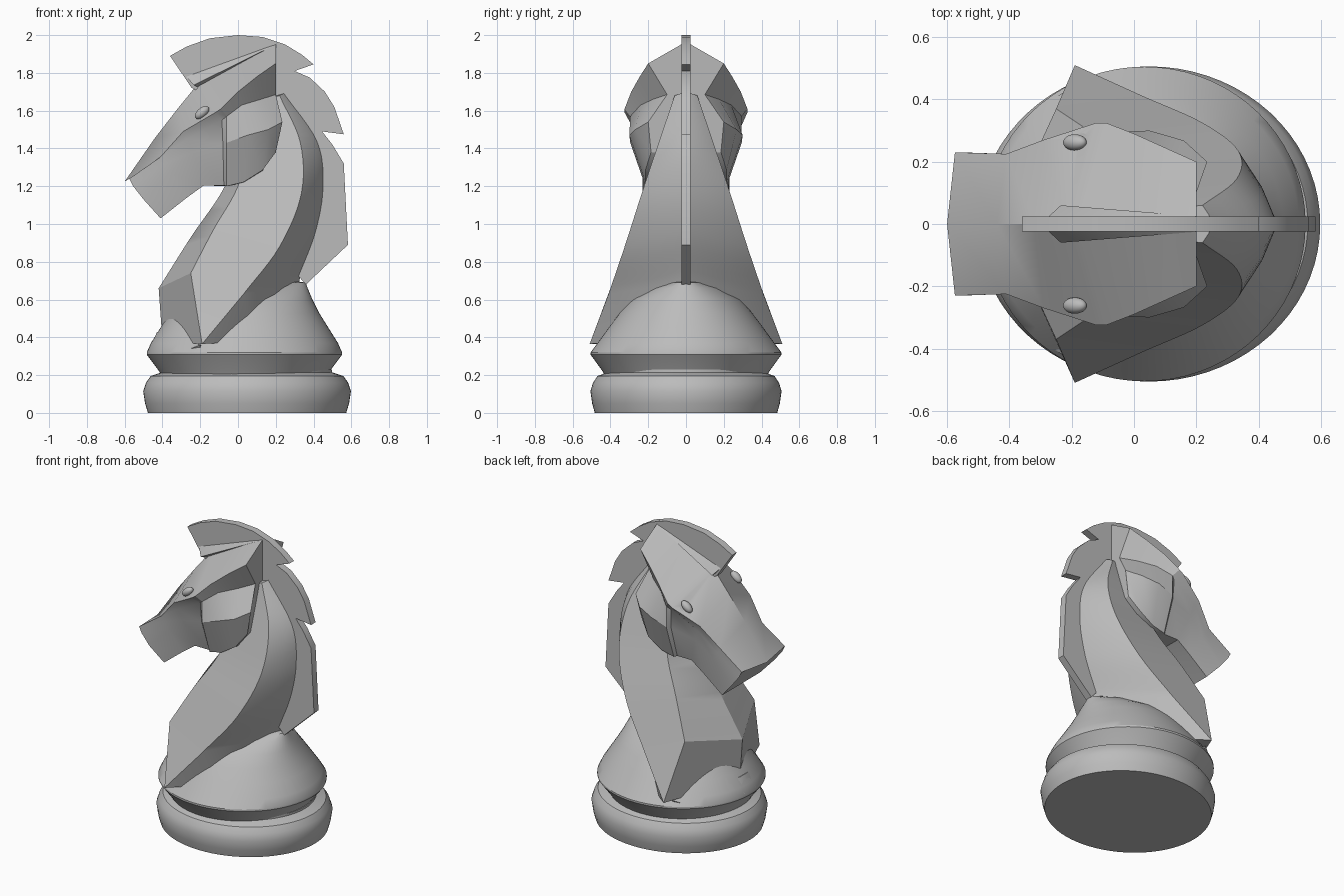
import bpy, bmesh, math
from mathutils import Vector, Matrix

if "Cube" in bpy.data.objects:
    bpy.data.objects.remove(bpy.data.objects["Cube"])

GREY = (0.5, 0.5, 0.5, 1)
stone = bpy.data.materials.new("grey_stone")
stone.use_nodes = True
stone.diffuse_color = GREY
stone.node_tree.nodes["Principled BSDF"].inputs["Base Color"].default_value = GREY


def finish(bm, name, angle=30):
    bmesh.ops.remove_doubles(bm, verts=bm.verts, dist=0.0005)
    bmesh.ops.recalc_face_normals(bm, faces=bm.faces)
    mesh = bpy.data.meshes.new(name)
    bm.to_mesh(mesh)
    bm.free()
    mesh.materials.append(stone)
    ob = bpy.data.objects.new(name, mesh)
    bpy.context.collection.objects.link(ob)
    bpy.ops.object.select_all(action='DESELECT')
    ob.select_set(True)
    bpy.context.view_layer.objects.active = ob
    bpy.ops.object.shade_smooth_by_angle(angle=math.radians(angle))
    return ob


def skin(bm, rings):
    """Join closed rings with quads and cap both ends."""
    loops = [[bm.verts.new(p) for p in ring] for ring in rings]
    n = len(loops[0])
    for a, b in zip(loops, loops[1:]):
        for i in range(n):
            j = (i + 1) % n
            bm.faces.new((a[i], a[j], b[j], b[i]))
    bm.faces.new(loops[0])
    bm.faces.new(loops[-1])


def oval_stack(name, centre_x, profile, sides=72):
    """Turned shape with separate radii along x and y at each height."""
    bm = bmesh.new()
    turns = [2 * math.pi * i / sides for i in range(sides)]
    skin(bm, [[(centre_x + rx * math.cos(t), ry * math.sin(t), h) for t in turns]
              for rx, ry, h in profile])
    return finish(bm, name)


def mirrored(half):
    """Complete a half section whose first and last points lie on y = 0."""
    return half + [(x, -y, z) for x, y, z in half[-2:0:-1]]


def spline(points, steps):
    """Smooth path through the given points."""
    pts = [Vector(p) for p in points]
    pts = [2 * pts[0] - pts[1]] + pts + [2 * pts[-1] - pts[-2]]
    out = []
    for a, b, c, d in zip(pts, pts[1:], pts[2:], pts[3:]):
        for k in range(steps):
            t = k / steps
            out.append(0.5 * (2 * b + (c - a) * t + (2 * a - 5 * b + 4 * c - d) * t ** 2
                              + (3 * b - a - 3 * c + d) * t ** 3))
    return [tuple(p) for p in out + [pts[-2]]]


def hull(name, half):
    """Convex solid around the points and their mirror images."""
    bm = bmesh.new()
    for x, y, z in half:
        for s in (-1, 1):
            bm.verts.new((x, s * y, z))
    bmesh.ops.remove_doubles(bm, verts=bm.verts, dist=0.0005)
    bmesh.ops.convex_hull(bm, input=bm.verts)
    return finish(bm, name)


# Oval turned base and flared pedestal
base = [(.525, 0), (.54, .05), (.55, .115), (.535, .16), (.51, .195), (.45, .215), (.45, .23)]
oval_stack("base_disc", .048, [(r, r * .92, h) for r, h in base])
oval_stack("pedestal", .034, [(.44, .43, .2), (.455, .445, .225), (.517, .505, .308), (.517, .505, .32),
                              (.495, .468, .37), (.445, .41, .45), (.395, .35, .53), (.36, .29, .6),
                              (.335, .2, .66), (.325, .11, .69), (.25, .04, .7)])
hull("chest_lip", [(-.43, .04, .425), (-.475, .06, .33), (-.2, .44, .36), (-.29, .38, .325),
                   (-.4, .25, .33), (-.2, .4, .31), (-.1, .1, .36)])

# Neck: columns are front keel, side crease, rear ridge, back swell and spine
columns = [
    [(-.42, 0, .66), (-.25, 0, .93), (-.07, 0, 1.2), (0, 0, 1.45), (.05, 0, 1.65)],
    [(-.25, .37, .74), (-.13, .29, .97), (0, .2, 1.2), (.06, .12, 1.45), (.1, .05, 1.65)],
    [(.03, .41, .63), (.22, .325, .88), (.335, .235, 1.16), (.33, .145, 1.43), (.22, .06, 1.68)],
    [(.21, .21, .66), (.34, .17, .92), (.41, .12, 1.18), (.39, .08, 1.43), (.24, .03, 1.69)],
    [(.33, 0, .72), (.42, 0, .96), (.46, 0, 1.2), (.43, 0, 1.44), (.25, 0, 1.7)],
]
tip = (-.19, .51, .365)
foot = [(-.4, 0, .38), tip, tip, (.08, .3, .38), (.25, 0, .4)]
bm = bmesh.new()
skin(bm, [mirrored(foot)] + [mirrored(list(ring)) for ring in zip(*[spline(c, 6) for c in columns])])
bmesh.ops.dissolve_degenerate(bm, dist=0.0005, edges=bm.edges)
finish(bm, "neck")

# Head: sections from poll to nose, each from top ridge over brow, cheek and jaw to underside
sections = [
    [(.2, 0, 1.965), (.2, .2, 1.85), (.2, .1, 1.685), (.235, .2, 1.54), (.2, .185, 1.38), (.18, 0, 1.36)],
    [(.1, 0, 1.915), (.1, .245, 1.78), (.12, .175, 1.66), (.16, .268, 1.5), (.13, .215, 1.285), (.13, 0, 1.27)],
    [(0, 0, 1.86), (0, .29, 1.7), (.02, .24, 1.63), (.05, .3, 1.47), (.03, .215, 1.222), (.03, 0, 1.215)],
    [(-.18, 0, 1.76), (-.09, .325, 1.61), (-.06, .295, 1.57), (-.06, .295, 1.43), (-.06, .215, 1.2), (-.06, 0, 1.2)],
    [(-.21, 0, 1.745), (-.12, .325, 1.59), (-.085, .28, 1.55), (-.08, .272, 1.42), (-.075, .2, 1.205), (-.075, 0, 1.2)],
    [(-.32, 0, 1.61), (-.29, .27, 1.49), (-.27, .262, 1.45), (-.24, .25, 1.38), (-.18, .2, 1.205), (-.18, 0, 1.205)],
    [(-.44, 0, 1.455), (-.41, .225, 1.355), (-.39, .224, 1.32), (-.36, .222, 1.27), (-.27, .2, 1.14), (-.27, 0, 1.15)],
    [(-.6, 0, 1.225), (-.575, .23, 1.24), (-.555, .23, 1.2), (-.5, .228, 1.13), (-.41, .2, 1.03), (-.41, 0, 1.03)],
]
bm = bmesh.new()
skin(bm, [mirrored(s) for s in sections])
head = finish(bm, "head", 28)


def eye_ball(name, side, depth, z, size):
    frame = (Matrix.Translation((-.19, side * depth, z))
             @ Matrix.Rotation(math.radians(-40), 4, 'Y') @ Matrix.Diagonal((*size, 1)))
    bm = bmesh.new()
    bmesh.ops.create_uvsphere(bm, u_segments=24, v_segments=12, radius=1, matrix=frame)
    return finish(bm, name)


# Eye sockets cut into the brow, each with a small eyeball
for side, label in ((1, "left"), (-1, "right")):
    cutter = eye_ball(f"{label}_socket", side, .3, 1.605, (.08, .05, .038))
    cutter.hide_render = True
    cut = head.modifiers.new(f"{label}_socket_cut", 'BOOLEAN')
    cut.operation = 'DIFFERENCE'
    cut.solver = 'EXACT'
    cut.object = cutter
    bpy.context.view_layer.objects.active = head
    bpy.ops.object.modifier_apply(modifier=cut.name)
    bpy.data.objects.remove(cutter)
    eye_ball(f"{label}_eye", side, .262, 1.59, (.045, .026, .025))

# Mane: thin slab with notched locks, running from forelock to withers
outline = [(-.36, 1.89), (-.27, 1.94), (-.15, 1.983), (0, 2), (.13, 1.99), (.25, 1.95), (.34, 1.895),
           (.4, 1.845), (.3, 1.81), (.38, 1.775), (.46, 1.7), (.51, 1.62), (.56, 1.475), (.445, 1.49),
           (.5, 1.42), (.56, 1.32), (.582, .89), (.36, .68), (.25, .8), (.35, 1.2), (.25, 1.6),
           (.1, 1.75), (-.2, 1.7), (-.245, 1.72)]
bm = bmesh.new()
skin(bm, [[(x, y, z) for x, z in outline] for y in (-.024, .024)])
finish(bm, "mane")

# Flared root of the forelock
hull("forelock_root", [(-.3, 0, 1.81), (.2, 0, 1.968), (-.2, 0, 1.72), (-.235, .06, 1.735), (.19, .026, 1.945)])
